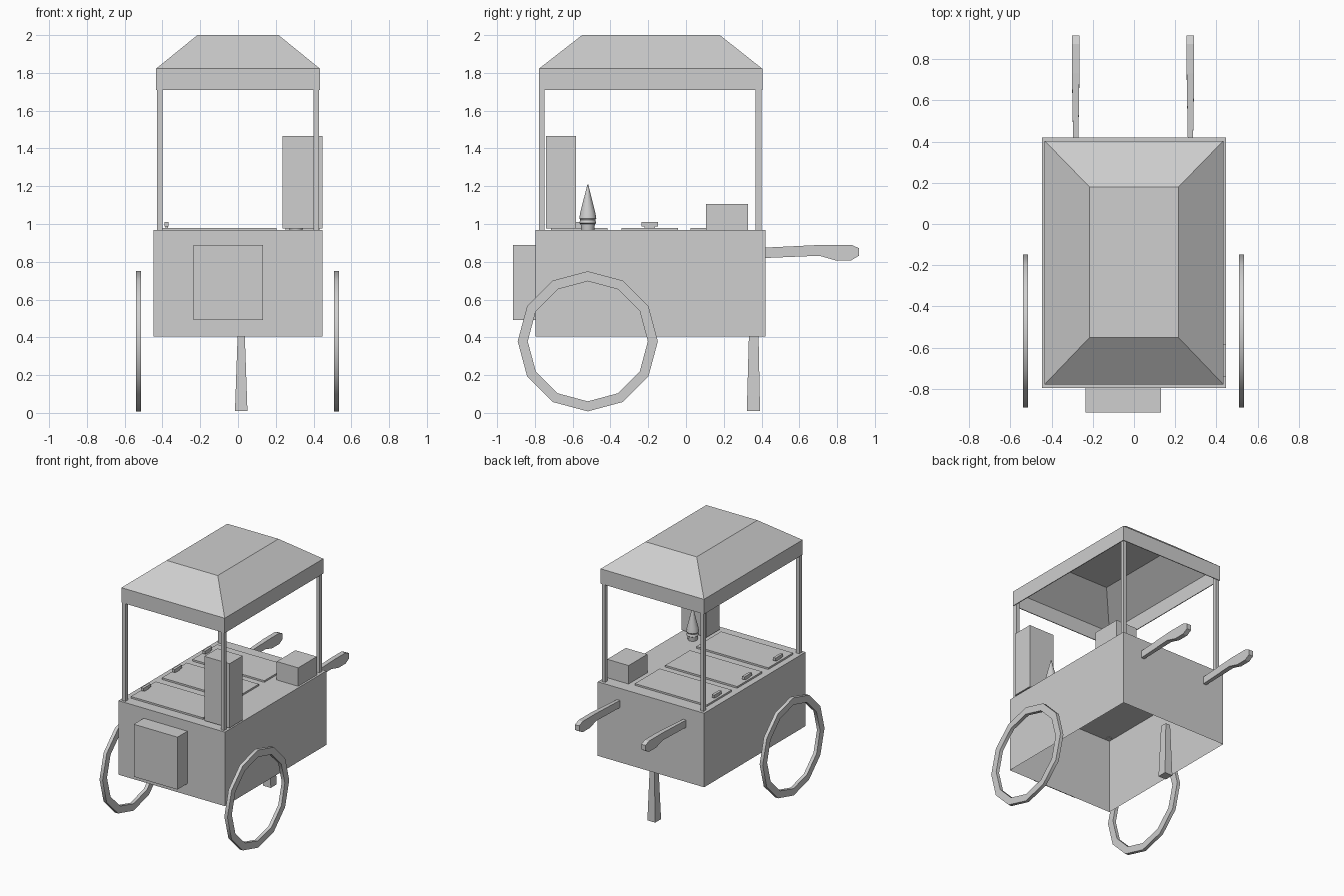
import bpy
import bmesh
from math import pi, sin, cos
from mathutils import Matrix, Vector

cube = bpy.data.objects.get("Cube")
if cube:
    bpy.data.objects.remove(cube, do_unlink=True)

GREY = (0.62, 0.62, 0.62, 1)
mat = bpy.data.materials.new("plain grey")
mat.use_nodes = True
mat.diffuse_color = GREY
mat.node_tree.nodes["Principled BSDF"].inputs["Base Color"].default_value = GREY


def finish(name, bm):
    """Turn a bmesh into a named, coloured object."""
    bmesh.ops.recalc_face_normals(bm, faces=bm.faces)
    mesh = bpy.data.meshes.new(name)
    bm.to_mesh(mesh)
    bm.free()
    mesh.materials.append(mat)
    obj = bpy.data.objects.new(name, mesh)
    bpy.context.collection.objects.link(obj)
    return obj


def add_box(bm, xs, ys, zs):
    size = Vector(b - a for a, b in (xs, ys, zs))
    mid = Vector((a + b) / 2 for a, b in (xs, ys, zs))
    m = Matrix.Translation(mid) @ Matrix.Diagonal((*size, 1))
    return bmesh.ops.create_cube(bm, size=1, matrix=m)["verts"]


def box(name, xs, ys, zs):
    bm = bmesh.new()
    add_box(bm, xs, ys, zs)
    return finish(name, bm)


def loft(bm, rings, closed=False):
    """Bridge equal-length rings of points with quads."""
    rows = [[bm.verts.new(p) for p in ring] for ring in rings]
    pairs = list(zip(rows, rows[1:]))
    if closed:
        pairs.append((rows[-1], rows[0]))
    for a, b in pairs:
        for i in range(len(a)):
            j = (i + 1) % len(a)
            bm.faces.new((a[i], a[j], b[j], b[i]))
    return rows


def rect(xs, ys, z):
    (x0, x1), (y0, y1) = xs, ys
    return [(x0, y0, z), (x1, y0, z), (x1, y1, z), (x0, y1, z)]


DECK = 0.967

# Cart body, open underneath
bx, by = (-0.447, 0.447), (-0.796, 0.421)
bm = bmesh.new()
rows = loft(bm, [rect(bx, by, 0.405), rect(bx, by, DECK)])
bm.faces.new(rows[-1])
finish("cart_body", bm)

# Box on the front wall
box("front_box", (-0.235, 0.132), (-0.915, -0.796), (0.492, 0.89))

# Canopy: thin open shell with a rim and a sloped top
bm = bmesh.new()
rx, ry = (-0.434, 0.434), (-0.779, 0.404)
rows = loft(bm, [rect(rx, ry, 1.709), rect(rx, ry, 1.822),
                 rect((-0.215, 0.215), (-0.55, 0.179), 2.0)])
bm.faces.new(rows[-1])
canopy = finish("canopy", bm)
shell = canopy.modifiers.new("shell", "SOLIDIFY")
shell.thickness = 0.008
shell.offset = -1

# Canopy posts
for side, x in (("right", -0.414), ("left", 0.414)):
    for end, y in (("front", -0.763), ("back", 0.384)):
        box(f"{end}_{side}_post", (x - 0.014, x + 0.014),
            (y - 0.015, y + 0.015), (DECK - 0.005, 1.75))

# Twelve-sided wheel rims
for side, x in (("right", -0.527), ("left", 0.522)):
    bm = bmesh.new()
    section = [(0.318, -0.013), (0.371, -0.013), (0.371, 0.013), (0.318, 0.013)]
    rings = []
    for k in range(12):
        a = k * pi / 6
        rings.append([(x + dx, -0.52 + r * sin(a), 0.379 + r * cos(a))
                      for r, dx in section])
    loft(bm, rings, closed=True)
    finish(f"{side}_wheel", bm)

# Tapered support leg
bm = bmesh.new()
rows = loft(bm, [rect((-0.016, 0.05), (0.322, 0.392), 0.01),
                 rect((-0.002, 0.036), (0.333, 0.384), 0.41)])
for row in rows:
    bm.faces.new(row)
finish("support_leg", bm)

# Push handles, side profile extruded and widened toward the grip
profile = [(0.418, 0.82), (0.705, 0.832), (0.79, 0.808), (0.875, 0.808),
           (0.915, 0.832), (0.915, 0.872), (0.875, 0.89), (0.73, 0.89),
           (0.418, 0.875)]
for side, x in (("right", -0.283), ("left", 0.274)):
    bm = bmesh.new()
    rings = []
    for s in (-1, 1):
        rings.append([(x + s * (0.013 if y < 0.6 else 0.018), y, z)
                      for y, z in profile])
    rows = loft(bm, rings)
    for row in rows:
        bm.faces.new(row)
    finish(f"{side}_push_handle", bm)

# Deck lids with their grips
for i, y in enumerate((-0.565, -0.192, 0.172)):
    box(f"lid_{i + 1}", (-0.4, 0.205), (y - 0.149, y + 0.149), (DECK, 0.98))
    bm = bmesh.new()
    add_box(bm, (-0.383, -0.371), (y - 0.028, y + 0.028), (0.98, 0.99))
    add_box(bm, (-0.388, -0.368), (y - 0.044, y + 0.044), (0.988, 1.01))
    finish(f"lid_grip_{i + 1}", bm)

# Boxes standing on the deck
box("tall_box", (0.235, 0.447), (-0.74, -0.583), (0.977, 1.465))
box("counter_box", (0.252, 0.432), (0.105, 0.329), (DECK, 1.107))

# Stack of cones
bm = bmesh.new()
outline = [(0.034, DECK), (0.038, 1.0), (0.045, 1.005), (0.04, 1.022),
           (0.045, 1.03), (0.04, 1.06), (0.002, 1.21)]
rows = loft(bm, [[(0.308 + r * cos(k * pi / 6), -0.52 + r * sin(k * pi / 6), z)
                  for k in range(12)] for r, z in outline])
bm.faces.new(rows[0])
bm.faces.new(rows[-1])
cones = finish("cone_stack", bm)

# Soften the round parts only
for obj in bpy.context.selected_objects:
    obj.select_set(False)
for name in ("cone_stack", "right_wheel", "left_wheel"):
    bpy.data.objects[name].select_set(True)
bpy.context.view_layer.objects.active = cones
bpy.ops.object.shade_smooth_by_angle(angle=0.6)
